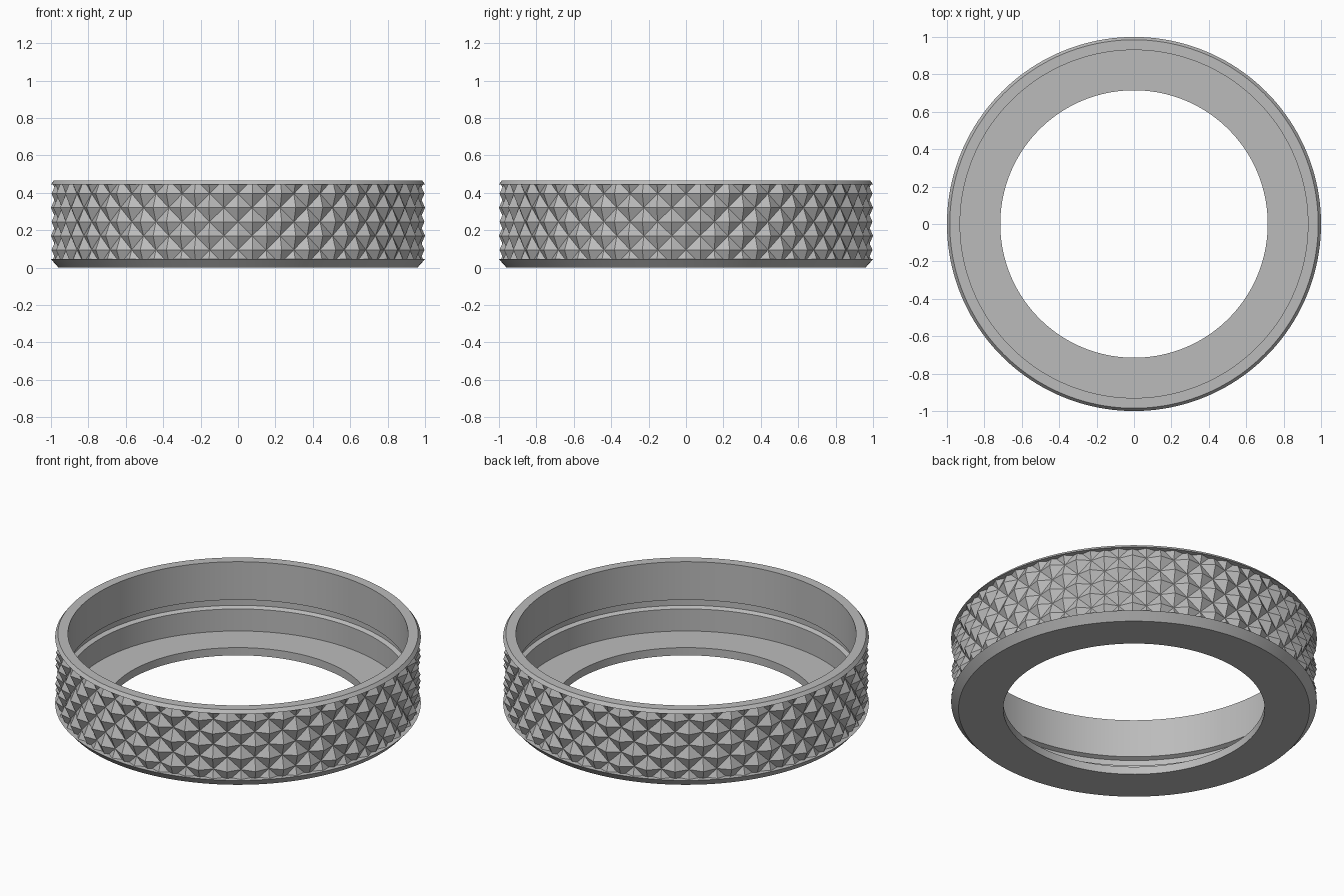
import bpy, bmesh
from math import sin, cos, pi, radians

if "Cube" in bpy.data.objects:
    bpy.data.objects.remove(bpy.data.objects["Cube"], do_unlink=True)

grey = bpy.data.materials.new("light_grey")
grey.use_nodes = True
colour = (0.5, 0.5, 0.5, 1)
grey.diffuse_color = colour
grey.node_tree.nodes["Principled BSDF"].inputs["Base Color"].default_value = colour


def finish(name, bm):
    mesh = bpy.data.meshes.new(name)
    bm.to_mesh(mesh)
    bm.free()
    mesh.materials.append(grey)
    obj = bpy.data.objects.new(name, mesh)
    bpy.context.collection.objects.link(obj)
    return obj


def ring_row(bm, count, z, radius):
    """One level of vertices; radius is a function of the column."""
    return [bm.verts.new((radius(k) * cos(2 * pi * k / count),
                          radius(k) * sin(2 * pi * k / count), z)) for k in range(count)]


BAND_LOW, BAND_HIGH = 0.045, 0.445

# Ring body: closed (radius, height) section turned about z
section = [(0.715, 0), (0.96, 0), (1, BAND_LOW), (0.96, BAND_LOW),
           (0.96, BAND_HIGH), (1, BAND_HIGH), (0.985, 0.465), (0.93, 0.465),
           (0.93, 0.235), (0.955, 0.225), (0.955, 0.19), (0.93, 0.18),
           (0.93, 0.047), (0.715, 0.047)]
SIDES = 160
bm = bmesh.new()
rows = [ring_row(bm, SIDES, z, lambda k, r=r: r) for r, z in section]
for low, high in zip(rows, rows[1:] + rows[:1]):
    for k in range(SIDES):
        n = (k + 1) % SIDES
        bm.faces.new((low[k], low[n], high[n], high[k]))
bmesh.ops.recalc_face_normals(bm, faces=bm.faces)
body = finish("ring_body", bm)
bpy.ops.object.select_all(action="DESELECT")
body.select_set(True)
bpy.context.view_layer.objects.active = body
bpy.ops.object.shade_smooth_by_angle(angle=radians(15))

# Knurled grip: checkerboard of pyramid tips and valley corners
DIAMONDS, STEP, LEVELS = 40, 0.075, 7
COLUMNS = 2 * DIAMONDS
TIP, VALLEY = 1.0, 0.967
middle = (BAND_LOW + BAND_HIGH) / 2
bm = bmesh.new()
rows = [ring_row(bm, COLUMNS, middle + STEP * (j - LEVELS // 2),
                 lambda k, j=j: VALLEY if (k + j) % 2 else TIP) for j in range(LEVELS)]
for j in range(LEVELS - 1):
    for k in range(COLUMNS):
        n = (k + 1) % COLUMNS
        a, b, c, d = rows[j][k], rows[j][n], rows[j + 1][n], rows[j + 1][k]
        # Split each cell along its valley
        for tri in ([(a, b, d), (b, c, d)] if (k + j) % 2 == 0 else [(a, b, c), (a, c, d)]):
            bm.faces.new(tri)
# Trim the grip to the band between the collars
for height, direction in ((BAND_LOW, -1), (BAND_HIGH, 1)):
    bmesh.ops.bisect_plane(bm, geom=bm.verts[:] + bm.edges[:] + bm.faces[:],
                           plane_co=(0, 0, height), plane_no=(0, 0, direction),
                           clear_outer=True)
finish("knurled_grip", bm)
